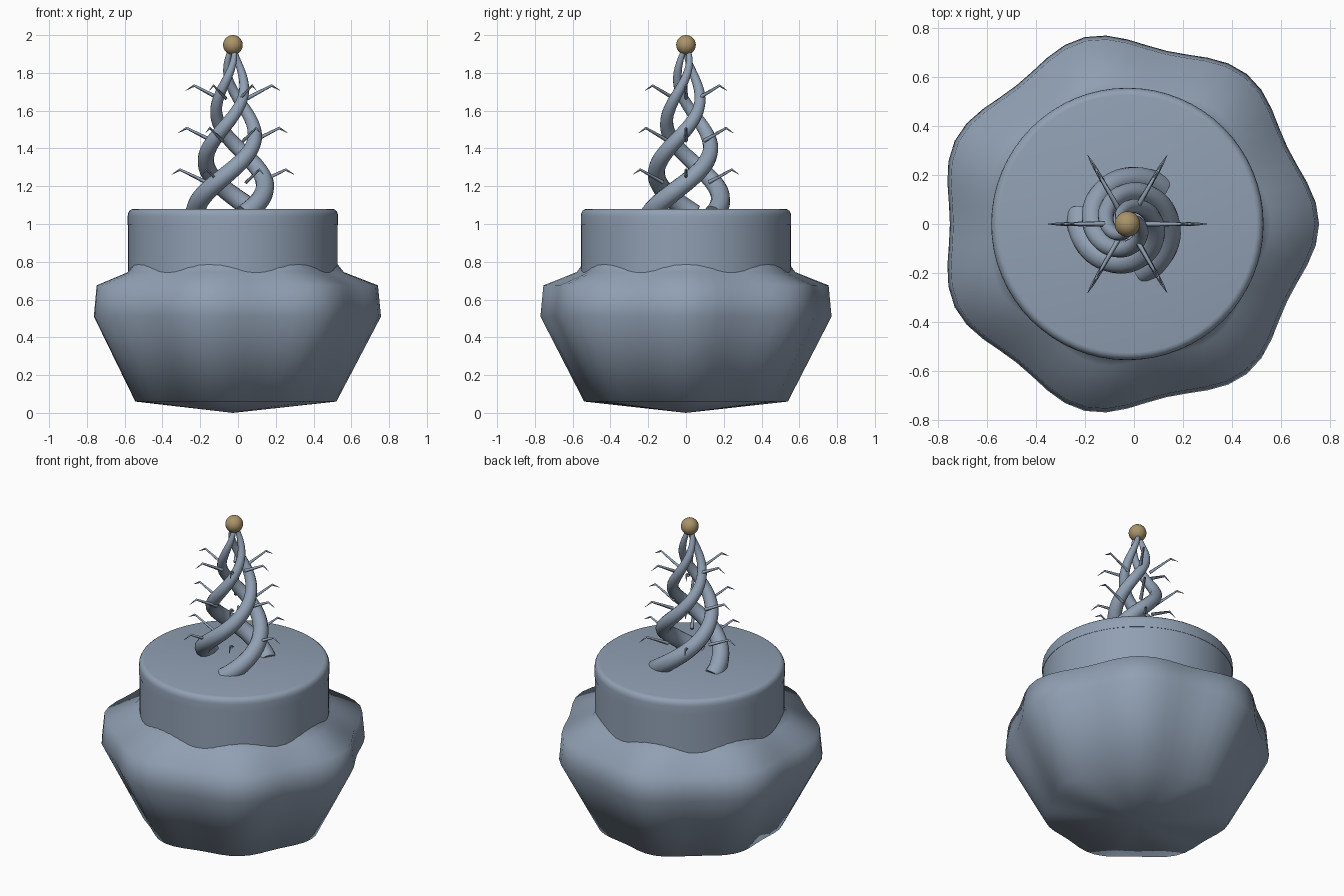
import bpy, bmesh
from math import sin, cos, pi, tau

cube = bpy.data.objects.get("Cube")
if cube:
    bpy.data.objects.remove(cube, do_unlink=True)

CX = -0.027  # the vertical axis of the whole piece


def material(name, rgb):
    m = bpy.data.materials.new(name)
    m.use_nodes = True
    m.diffuse_color = (*rgb, 1)
    bsdf = next(n for n in m.node_tree.nodes if n.type == 'BSDF_PRINCIPLED')
    bsdf.inputs["Base Color"].default_value = (*rgb, 1)
    return m


slate = material("slate blue", (0.28, 0.35, 0.45))
gold = material("dull gold", (0.40, 0.29, 0.14))


def activate(ob):
    bpy.ops.object.select_all(action='DESELECT')
    ob.select_set(True)
    bpy.context.view_layer.objects.active = ob


def smooth(ob, angle=None):
    activate(ob)
    if angle is None:
        bpy.ops.object.shade_smooth()
    else:
        bpy.ops.object.shade_smooth_by_angle(angle=angle)


def lathe(name, profile, segments, mat):
    """Spin (radius, height, lobe depth) points; zero radius closes to a pole."""
    bm = bmesh.new()
    rings = []
    for r, z, lobe in profile:
        if r == 0:
            rings.append([bm.verts.new((CX, 0, z))] * segments)
            continue
        ring = []
        for i in range(segments):
            a = tau * i / segments
            rr = r + lobe * cos(7 * a)
            ring.append(bm.verts.new((CX + rr * cos(a), rr * sin(a), z)))
        rings.append(ring)
    for low, high in zip(rings, rings[1:]):
        for i in range(segments):
            j = (i + 1) % segments
            quad = dict.fromkeys((low[i], low[j], high[j], high[i]))
            bm.faces.new(list(quad))
    bmesh.ops.recalc_face_normals(bm, faces=bm.faces)
    mesh = bpy.data.meshes.new(name)
    bm.to_mesh(mesh)
    bm.free()
    ob = bpy.data.objects.new(name, mesh)
    bpy.context.collection.objects.link(ob)
    mesh.materials.append(mat)
    return ob


def tube(name, points, resolution, mat):
    """Tapered tube through (x, y, z, radius) points."""
    curve = bpy.data.curves.new(name, 'CURVE')
    curve.dimensions = '3D'
    curve.bevel_depth = 1
    curve.bevel_resolution = resolution
    curve.use_fill_caps = True
    spline = curve.splines.new('POLY')
    spline.points.add(len(points) - 1)
    for p, (x, y, z, r) in zip(spline.points, points):
        p.co = (x, y, z, 1)
        p.radius = r
    ob = bpy.data.objects.new(name, curve)
    bpy.context.collection.objects.link(ob)
    curve.materials.append(mat)
    activate(ob)
    bpy.ops.object.convert(target='MESH')
    return bpy.context.object


# Lobed bowl with a shallow pointed underside
bowl = lathe("lobed_bowl", [
    (0, 0, 0), (0.53, 0.06, 0.018), (0.755, 0.51, 0.029),
    (0.74, 0.675, 0.028), (0.57, 0.745, 0.018), (0.54, 0.79, 0.012)], 56, slate)
smooth(bowl)

# Round neck rising out of the bowl
neck = lathe("neck", [(0.555, 0.6, 0), (0.555, 1.03, 0)], 64, slate)
smooth(neck)

# Lid with a rounded upper edge
edge = [(0.527 + 0.03 * cos(k * pi / 8), 1.042 + 0.038 * sin(k * pi / 8), 0)
        for k in range(5)]
lid = lathe("lid", [(0, 0.995, 0), (0.557, 0.995, 0)] + edge + [(0, 1.08, 0)], 64, slate)
smooth(lid, 0.7)

# Three vines twisting together as they rise and taper
STEPS = 56
for n in range(3):
    path = []
    for i in range(STEPS + 1):
        t = i / STEPS
        z = 1.05 + 0.88 * t
        a = tau * ((z - 1.22) / 0.84 + n / 3)
        r = 0.01 + 0.19 * (1 - t) ** 0.85
        path.append((CX + r * cos(a), r * sin(a), z, 0.01 + 0.044 * (1 - t) ** 0.7))
    smooth(tube(f"vine_{n + 1}", path, 4, slate), 0.9)

# Three tiers of bent thorns, six around each tier
for tier, (root, tip, z) in enumerate([(0.14, 0.325, 1.27), (0.11, 0.29, 1.49), (0.075, 0.25, 1.715)]):
    for k in range(6):
        a = tau * k / 6
        shape = [(root, z - 0.05, 0.011), (tip - 0.045, z + 0.018, 0.007), (tip, z - 0.008, 0.001)]
        pts = [(CX + r * cos(a), r * sin(a), h, w) for r, h, w in shape]
        tube(f"thorn_{tier + 1}_{k + 1}", pts, 0, slate)

# Bead on the tip
bpy.ops.mesh.primitive_uv_sphere_add(segments=32, ring_count=16, radius=0.052,
                                     location=(CX, 0, 1.948))
bead = bpy.context.object
bead.name = "tip_bead"
bead.data.materials.append(gold)
smooth(bead)
